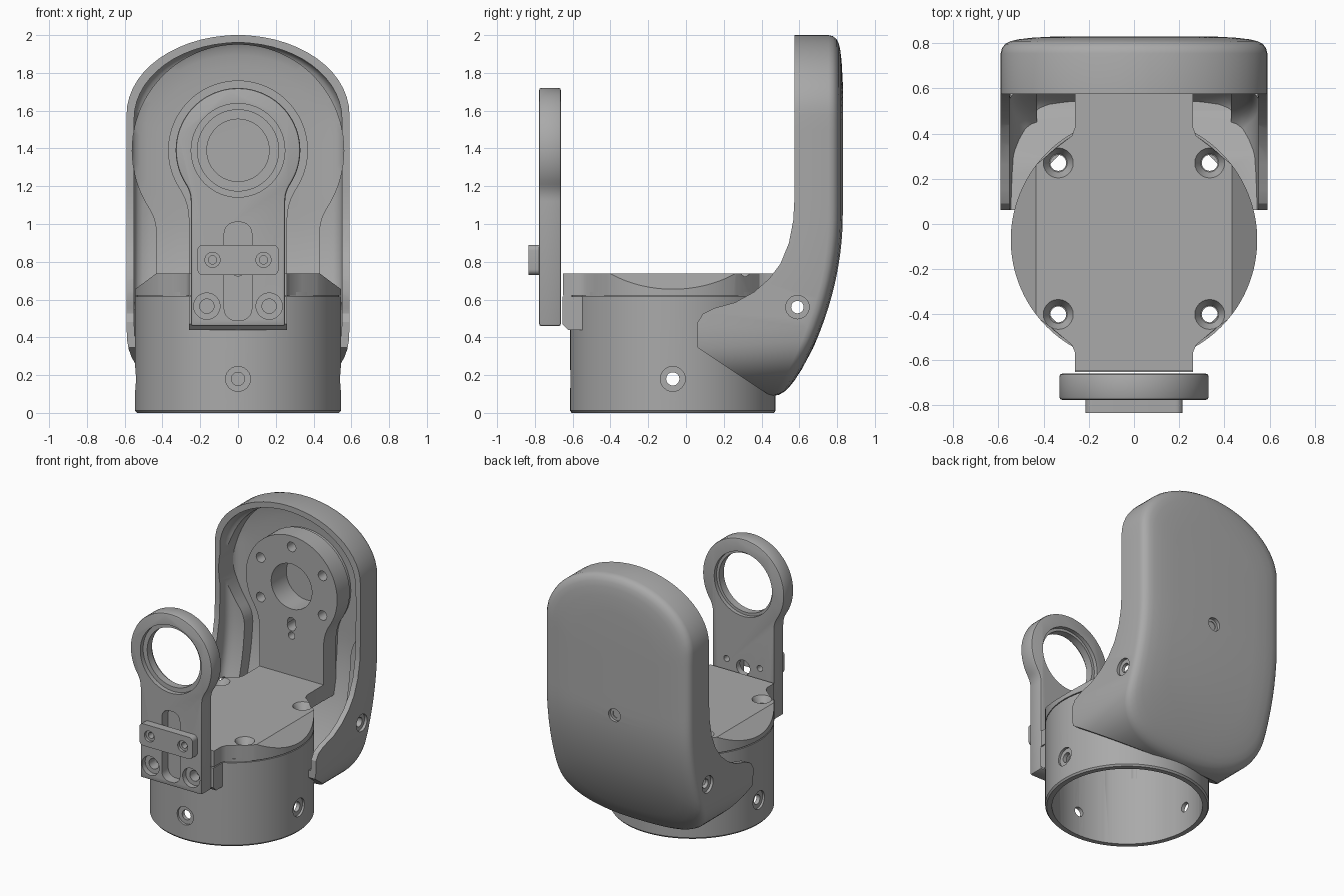
import bpy, bmesh, math
from mathutils import Matrix

old = bpy.data.objects.get("Cube")
if old:
    bpy.data.objects.remove(old)

grey = bpy.data.materials.new("satin_grey")
grey.use_nodes = True
GREY = (0.4, 0.4, 0.4, 1)
grey.diffuse_color = GREY
grey.node_tree.nodes["Principled BSDF"].inputs["Base Color"].default_value = GREY

BASE_Y = -0.07   # centre of the round base
RING_Z = 1.39    # height of the pivot axis


def make(name, bm):
    bmesh.ops.recalc_face_normals(bm, faces=bm.faces)
    mesh = bpy.data.meshes.new(name)
    bm.to_mesh(mesh)
    bm.free()
    mesh.materials.append(grey)
    obj = bpy.data.objects.new(name, mesh)
    bpy.context.collection.objects.link(obj)
    return obj


def skin(name, rings, ladder=False):
    """Join rings of points into a closed solid."""
    bm = bmesh.new()
    loops = [[bm.verts.new(p) for p in ring] for ring in rings]
    n = len(loops[0])
    for a, b in zip(loops, loops[1:]):
        for i in range(n):
            j = (i + 1) % n
            bm.faces.new((a[i], a[j], b[j], b[i]))
    for end in (loops[0], loops[-1]):
        if ladder:
            for i in range(n // 2 - 1):
                bm.faces.new((end[i], end[i + 1], end[n - 2 - i], end[n - 1 - i]))
        else:
            bm.faces.new(end)
    return make(name, bm)


def prism(name, pts, axis, lo, hi):
    place = {"x": lambda p, d: (d, p[0], p[1]),
             "y": lambda p, d: (p[0], d, p[1]),
             "z": lambda p, d: (p[0], p[1], d)}[axis]
    return skin(name, [[place(p, d) for p in pts] for d in (lo, hi)])


def rod(axis, centre, r, lo, hi, r2=None):
    """Cylinder or cone along an axis; centre gives the other two coordinates."""
    bm = bmesh.new()
    turn = {"x": Matrix.Rotation(math.pi / 2, 4, "Y"),
            "y": Matrix.Rotation(-math.pi / 2, 4, "X"), "z": Matrix()}[axis]
    mid = (lo + hi) / 2
    pos = {"x": (mid, *centre), "y": (centre[0], mid, centre[1]), "z": (*centre, mid)}[axis]
    bmesh.ops.create_cone(bm, cap_ends=True, segments=64 if r > 0.1 else 24,
                          radius1=r, radius2=r if r2 is None else r2, depth=hi - lo,
                          matrix=Matrix.Translation(pos) @ turn)
    return make("cutter", bm)


def apply(obj, mod):
    bpy.context.view_layer.objects.active = obj
    bpy.ops.object.modifier_apply(modifier=mod.name)


def combine(obj, tool, op="DIFFERENCE"):
    mod = obj.modifiers.new("cut", "BOOLEAN")
    mod.operation, mod.solver, mod.object = op, "EXACT", tool
    apply(obj, mod)
    bpy.data.objects.remove(tool)


def bevel(obj, width, segments=2):
    mod = obj.modifiers.new("edge", "BEVEL")
    mod.width, mod.segments, mod.angle_limit = width, segments, math.radians(40)
    apply(obj, mod)


def arc(cx, cy, r, a, b, n=40):
    return [(cx + r * math.cos(math.radians(a + (b - a) * i / n)),
             cy + r * math.sin(math.radians(a + (b - a) * i / n))) for i in range(n + 1)]


def keyhole(r, half, bottom, a=33):
    """Round head blending into a straight neck."""
    s, c = math.sin(math.radians(a)), math.cos(math.radians(a))
    px, pz = r * c, RING_Z - r * s
    t = (px - half) / s
    cz = pz - t * c
    blend = []
    for i in range(1, 7):
        u = i / 6
        blend.append(((1 - u) ** 2 * px + (1 - (1 - u) ** 2) * half,
                      (1 - u) ** 2 * pz + 2 * u * (1 - u) * cz + u * u * (cz - t)))
    right = [(half, bottom)] + blend[::-1]
    left = [(-x, z) for x, z in right[::-1]]
    return right + arc(0, RING_Z, r, -a, 180 + a, 60) + left


def slot(half, lo, hi, r, cx=0):
    """Rounded rectangle."""
    pts = []
    for x, z, a in ((cx + half - r, hi - r, 0), (cx - half + r, hi - r, 90),
                    (cx - half + r, lo + r, 180), (cx + half - r, lo + r, 270)):
        pts += arc(x, z, r, a, a + 90, 6)
    return pts


# Round base: hollow cup turned from a profile
cup = [(0.5, 0), (0.535, 0), (0.545, 0.012), (0.545, 0.615), (0.535, 0.615), (0.535, 0.64),
       (0.01, 0.64), (0.01, 0.6), (0.5, 0.6)]
bm = bmesh.new()
turns = [[bm.verts.new((r * math.cos(a), BASE_Y + r * math.sin(a), z)) for r, z in cup]
         for a in (math.tau * i / 96 for i in range(96))]
for i, a in enumerate(turns):
    b = turns[(i + 1) % 96]
    for j in range(len(cup)):
        k = (j + 1) % len(cup)
        bm.faces.new((a[j], b[j], b[k], a[k]))
base = make("base_cup", bm)
combine(base, prism("tab", [(-0.655, 0.615), (-0.655, 0.47), (-0.625, 0.44), (-0.53, 0.44),
                            (-0.53, 0.615)], "x", -0.26, 0.26), "UNION")
combine(base, rod("z", (0, BASE_Y), 0.5, -0.1, 0.6))
combine(base, rod("x", (BASE_Y, 0.18), 0.035, -1, 1))
combine(base, rod("y", (0, 0.18), 0.035, -1, 1))
for s in (-1, 1):
    combine(base, rod("x", (BASE_Y, 0.18), 0.066, *sorted((s * 0.527, s))))
combine(base, rod("y", (0, 0.18), 0.066, -1, BASE_Y - 0.527))

# Lid with front and back tongues and sloping sides
right = [(0.26, -0.65), (0.26, -0.57), (0.275, -0.535), (0.34, -0.48)]
right += arc(0, BASE_Y, 0.545, -40, 38)
right += [(0.34, 0.34), (0.275, 0.39), (0.26, 0.43), (0.26, 0.66)]
lid = prism("lid", right + [(-x, y) for x, y in right[::-1]], "z", 0.622, 0.738)
for s in (-1, 1):
    combine(lid, prism("wedge", [(s * 0.403, 0.76), (s * 0.7, 0.54), (s * 0.7, 0.76)],
                       "y", -0.9, 0.9))
    for y in (0.27, -0.4):
        for part in (lid, base):
            combine(part, rod("z", (s * 0.335, y), 0.035, 0.5, 0.9))
        combine(lid, rod("z", (s * 0.335, y), 0.04, 0.69, 0.741, 0.068))


# Rear shell: rounded outline swept back along a curved spine
def back(z):
    return 0.83 - 0.29 * (max(0, 1.05 - z) / 0.96) ** 2


def outline(inset):
    half = []
    for i in range(15):
        t = math.radians(90 * i / 14)
        half.append((max(0.03, 0.59 * math.sin(t)), 1.58 + 0.42 * math.cos(t)))
    half += [(0.59, 1.58 - 1.13 * i / 14) for i in range(1, 14)]
    for i in range(15):
        t = math.radians(90 * i / 14)
        half.append((max(0.03, 0.59 * math.cos(t) ** 0.77), 0.45 - 0.36 * math.sin(t) ** 0.77))
    half = [(x * (1 - inset / 0.59), 1.045 + (z - 1.045) * (1 - inset / 0.955)) for x, z in half]
    return half + [(-x, z) for x, z in half[::-1]]


def shell_form(name, wall, off):
    rings = [[(x, -0.1, z) for x, z in outline(wall)]]
    for inset, depth in ((0, 0.075), (0.006, 0.052), (0.02, 0.034), (0.045, 0.021),
                         (0.08, 0.013), (0.14, 0.006), (0.25, 0)):
        rings.append([(x, back(z) - depth - off, z) for x, z in outline(wall + inset)])
    return skin(name, rings, ladder=True)


shell = shell_form("rear_shell", 0, 0)
floor = [(-0.2, 0.45), (0.3, 0.35), (0.5, 0.2), (0.9, 0.1), (0.9, 2.2), (-0.2, 2.2)]
shallow = shell_form("cavity", 0.04, 0.13)
deep = shell_form("cavity", 0.025, 0.035)
combine(deep, prism("keyhole", keyhole(0.56, 0.43, 0.1), "y", -0.2, 1), "INTERSECT")
for cavity in (shallow, deep):
    combine(cavity, prism("floor", floor, "x", -1, 1), "INTERSECT")
    combine(shell, cavity)
side = [(0.575, 2.2), (0.575, 1.15), (0.568, 1.02), (0.545, 0.9), (0.5, 0.79), (0.44, 0.71),
        (0.36, 0.64), (0.26, 0.585), (0.15, 0.555), (0.09, 0.525), (0.062, 0.48), (0.062, 0.345),
        (0.4, 0.12), (0.46, 0.085), (0.55, 0.04), (1, 0), (1, 2.2)]
combine(shell, prism("side", side, "x", -1, 1), "INTERSECT")
combine(shell, rod("z", (0, BASE_Y), 0.54, -0.1, 0.72))
combine(shell, rod("x", (0.59, 0.56), 0.033, -1, 1))
for s in (-1, 1):
    combine(shell, rod("x", (0.59, 0.56), 0.062, *sorted((s * 0.57, s))))
combine(shell, rod("y", (0, 1.0), 0.03, 0.7, 1))
combine(shell, rod("y", (0, 1.0), 0.048, 0.805, 1))

# Rear mounting plate with a ring of screw holes
mount = prism("rear_mount", keyhole(0.37, 0.26, 0.62), "y", 0.62, 0.765)
foot = prism("mount_back", keyhole(0.36, 0.25, 0.85), "y", 0.75, 0.8)
combine(mount, foot, "UNION")
combine(mount, rod("y", (0, RING_Z), 0.165, 0.5, 0.9))
for i in range(6):
    a = math.radians(30 + 60 * i)
    combine(mount, rod("y", (0.29 * math.cos(a), RING_Z + 0.29 * math.sin(a)), 0.035, 0.5, 0.72))
for z, r in ((1.13, 0.033), (1.03, 0.026)):
    combine(mount, rod("y", (0, z), r, 0.5, 0.72))

# Front arm with stepped bearing ring, pocket and screw seats
arm = prism("front_arm", keyhole(0.33, 0.25, 0.46), "y", -0.778, -0.662)
bevel(arm, 0.012)
combine(arm, rod("y", (0, RING_Z), 0.215, -1, -0.5))
combine(arm, rod("y", (0, RING_Z), 0.248, -1, -0.745))
combine(arm, rod("y", (0, RING_Z), 0.235, -0.69, -0.5))
combine(arm, prism("pocket", slot(0.073, 0.49, 1.01, 0.06), "y", -1, -0.705))
combine(arm, rod("y", (0, 0.78), 0.055, -0.8, -0.5))
for s in (-1, 1):
    combine(arm, rod("y", (s * 0.165, 0.565), 0.038, -1, -0.5))
    combine(arm, rod("y", (s * 0.165, 0.565), 0.07, -1, -0.74))
    combine(arm, rod("y", (s * 0.135, 0.81), 0.022, -1, -0.5))

# Clamp plate across the pocket
clamp = prism("clamp_plate", slot(0.215, 0.73, 0.89, 0.03), "y", -0.835, -0.776)
for s in (-1, 1):
    combine(clamp, rod("y", (s * 0.135, 0.81), 0.022, -1, -0.5))
    combine(clamp, rod("y", (s * 0.135, 0.81), 0.04, -1, -0.815))

# Smooth curved faces, keep edges crisp
for obj in (base, lid, shell, mount, arm, clamp):
    bpy.ops.object.select_all(action="DESELECT")
    obj.select_set(True)
    bpy.context.view_layer.objects.active = obj
    bpy.ops.object.shade_smooth_by_angle(angle=math.radians(30))
